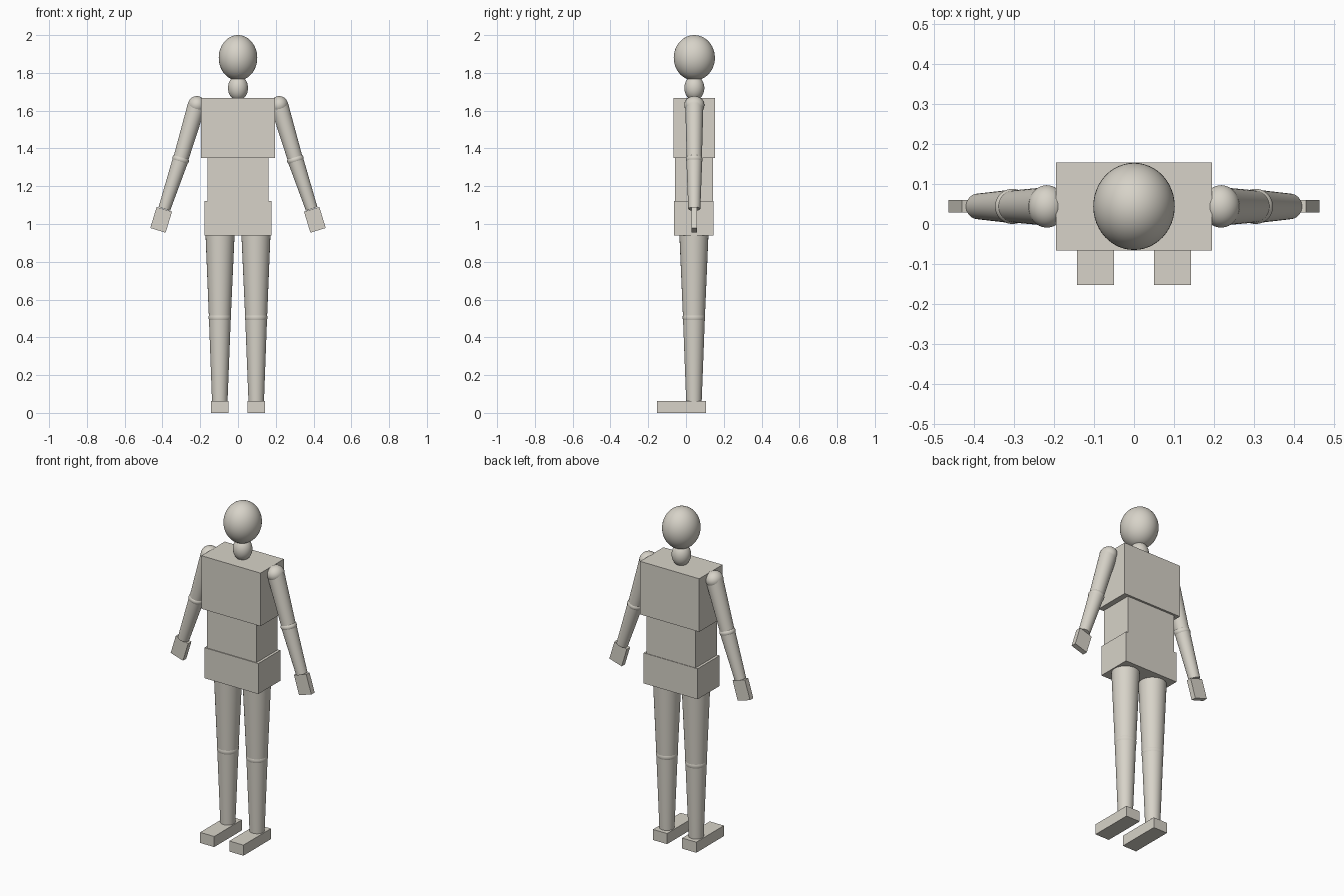
import bpy
import math
from mathutils import Vector

cube = bpy.data.objects.get("Cube")
if cube:
    bpy.data.objects.remove(cube, do_unlink=True)

CLAY = (0.68, 0.65, 0.58, 1.0)
clay = bpy.data.materials.new("warm_grey_clay")
clay.use_nodes = True
clay.diffuse_color = CLAY
clay.node_tree.nodes["Principled BSDF"].inputs["Base Color"].default_value = CLAY

MID_Y = 0.044  # depth of the body axis


def finish(name, smooth=False):
    obj = bpy.context.object
    obj.name = name
    obj.data.materials.append(clay)
    if smooth:
        bpy.ops.object.shade_smooth_by_angle(angle=math.radians(40))
    return obj


def box(name, center, size, tilt=0.0):
    bpy.ops.mesh.primitive_cube_add(size=1, location=center, rotation=(0, tilt, 0))
    bpy.context.object.scale = size
    return finish(name)


def ball(name, center, radii, tilt=0.0):
    bpy.ops.mesh.primitive_uv_sphere_add(segments=48, ring_count=24, radius=1,
                                         location=center, rotation=(0, tilt, 0))
    bpy.context.object.scale = radii
    return finish(name, True)


def limb(name, start, end, r_start, r_end):
    start, end = Vector(start), Vector(end)
    axis = end - start
    bpy.ops.mesh.primitive_cone_add(vertices=48, radius1=r_start, radius2=r_end,
                                    depth=axis.length, location=(start + end) / 2)
    obj = bpy.context.object
    obj.rotation_euler = axis.to_track_quat('Z', 'Y').to_euler()
    return finish(name, True)


# Head and neck
ball("head", (0, MID_Y, 1.88), (0.102, 0.109, 0.12))
ball("neck", (0, MID_Y, 1.72), (0.053, 0.053, 0.066))

# Torso blocks
box("chest", (0, MID_Y, 1.509), (0.39, 0.22, 0.317))
box("abdomen", (0, MID_Y - 0.002, 1.235), (0.325, 0.2, 0.23))
box("pelvis", (0, MID_Y - 0.003, 1.031), (0.356, 0.208, 0.182))

# Limbs, once for each side
for side, s in (("left", 1), ("right", -1)):
    shoulder = (s * 0.218, MID_Y, 1.63)
    elbow = (s * 0.304, MID_Y, 1.341)
    wrist = (s * 0.39, MID_Y, 1.08)
    tilt = -s * math.radians(17)

    # Arm
    ball(side + "_shoulder", shoulder, (0.047, 0.053, 0.047), tilt)
    limb(side + "_upper_arm", shoulder, elbow, 0.048, 0.04)
    ball(side + "_elbow", elbow, (0.045, 0.044, 0.03), tilt)
    limb(side + "_forearm", elbow, wrist, 0.042, 0.032)
    box(side + "_hand", (s * 0.407, MID_Y, 1.022), (0.085, 0.031, 0.116), tilt)

    # Leg
    hip = (s * 0.095, MID_Y - 0.002, 0.945)
    knee = (s * 0.096, MID_Y - 0.002, 0.505)
    ankle = (s * 0.0965, MID_Y - 0.002, 0.06)
    limb(side + "_thigh", hip, knee, 0.077, 0.058)
    ball(side + "_knee", knee, (0.06, 0.06, 0.045))
    limb(side + "_shin", knee, ankle, 0.058, 0.041)
    box(side + "_foot", (s * 0.0965, -0.023, 0.0315), (0.093, 0.26, 0.063))
